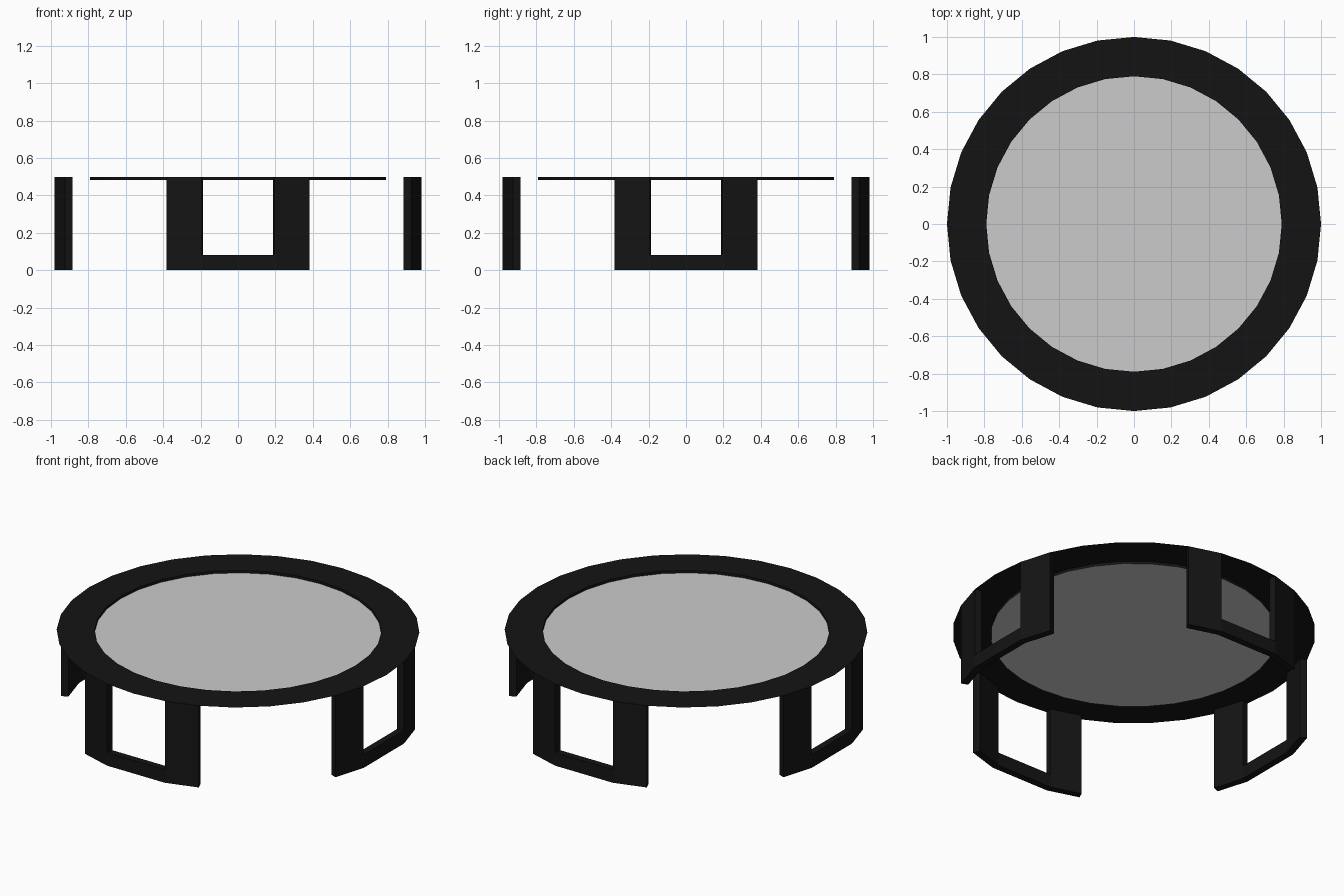
import bpy, bmesh, math

if "Cube" in bpy.data.objects:
    bpy.data.objects.remove(bpy.data.objects["Cube"])

SIDES = 32
TOP, LIP, SILL = 0.497, 0.482, 0.08
R_OUT, R_IN, R_LEG = 1.0, 0.79, 0.958

black = bpy.data.materials.new("black_paint")
black.diffuse_color = (0.007, 0.007, 0.007, 1)
black.use_nodes = True
black.node_tree.nodes["Principled BSDF"].inputs["Base Color"].default_value = black.diffuse_color


def polar(r, step, z):
    a = step * 2 * math.pi / SIDES
    return (r * math.cos(a), r * math.sin(a), z)


def finish(name, bm, mat=None):
    bm.normal_update()
    mesh = bpy.data.meshes.new(name)
    bm.to_mesh(mesh)
    bm.free()
    if mat:
        mesh.materials.append(mat)
    obj = bpy.data.objects.new(name, mesh)
    bpy.context.collection.objects.link(obj)
    return obj


# flat table rim with a short lip hanging from its inner edge
bm = bmesh.new()
loops = [[bm.verts.new(polar(r, i, z)) for i in range(SIDES)]
         for r, z in ((R_OUT, TOP), (R_IN, TOP), (R_IN, LIP))]
for a, b in zip(loops, loops[1:]):
    for i in range(SIDES):
        j = (i + 1) % SIDES
        bm.faces.new((a[i], a[j], b[j], b[i]))
finish("table_rim", bm, black)

# recessed glass top
bm = bmesh.new()
bm.faces.new([bm.verts.new(polar(R_IN, i, LIP)) for i in range(SIDES)])
finish("glass_top", bm)


# U-shaped legs: two uprights joined by a floor bar
def make_leg(name, turn):
    bm = bmesh.new()
    outline = [(-2, TOP), (-2, 0), (-1, 0), (1, 0), (2, 0), (2, TOP),
               (1, TOP), (1, SILL), (-1, SILL), (-1, TOP)]
    outer, inner = [[bm.verts.new(polar(r, turn + s, z)) for s, z in outline]
                    for r in (R_OUT, R_LEG)]
    # uprights meet the bar along the window edges
    panels = [(0, 1, 2, 8, 9), (2, 3, 7, 8), (3, 4, 5, 6, 7)]
    for p in panels:
        bm.faces.new([outer[k] for k in p])
        bm.faces.new([inner[k] for k in reversed(p)])
    n = len(outline)
    for i in range(n):
        j = (i + 1) % n
        bm.faces.new((outer[j], outer[i], inner[i], inner[j]))
    finish(name, bm, black)


for k, side in enumerate(("right", "back", "left", "front")):
    make_leg(side + "_leg", k * SIDES // 4)
